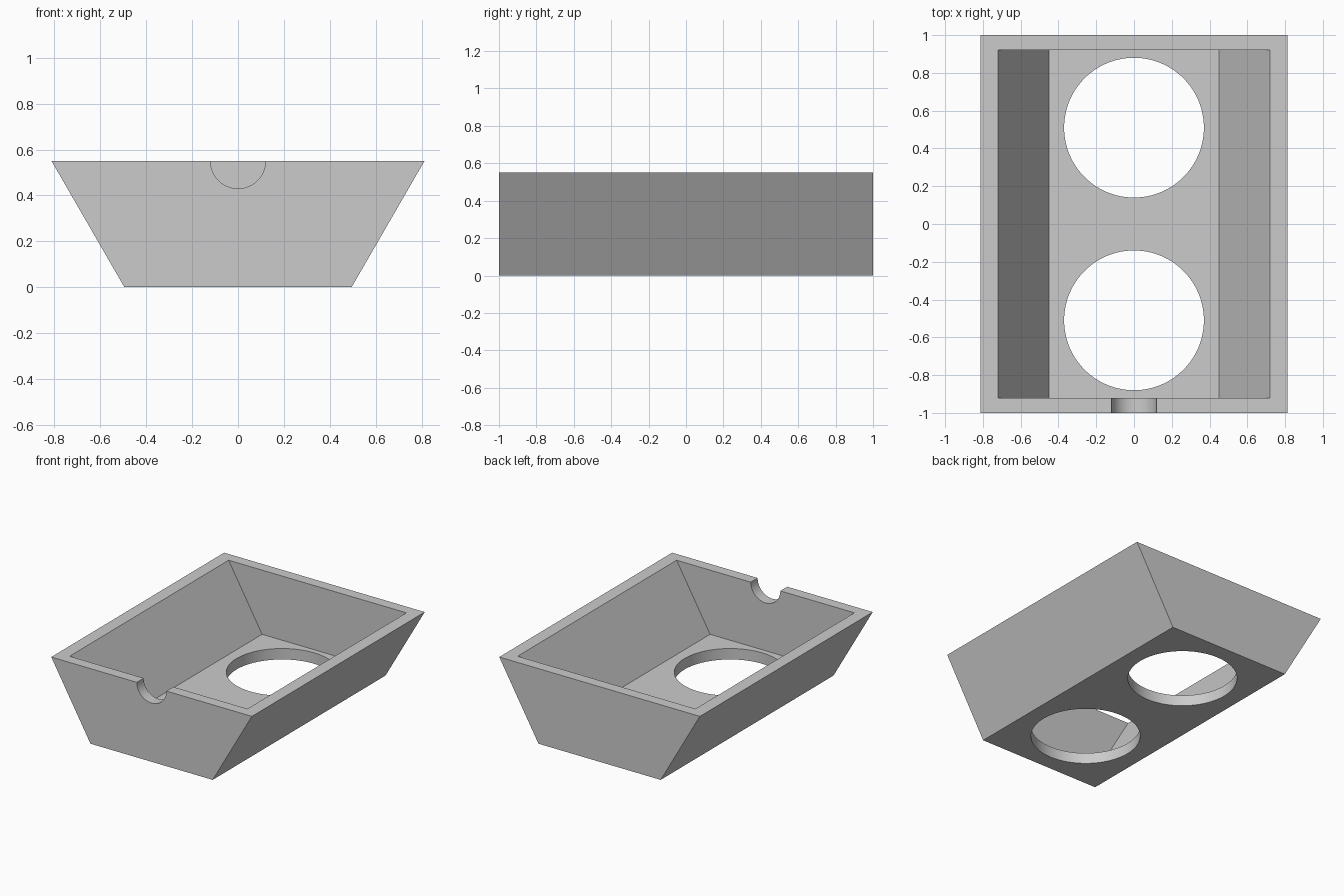
import bpy
import bmesh
import math

cube = bpy.data.objects.get("Cube")
if cube:
    bpy.data.objects.remove(cube, do_unlink=True)

# Main dimensions
HEIGHT = 0.55
BASE_HALF = 0.495
SLOPE = math.tan(math.radians(30))
WALL = 0.08
WALL_X = WALL / math.cos(math.radians(30))
HOLE_RADIUS = 0.37
HOLE_Y = 0.51
NOTCH_RADIUS = 0.12

grey = bpy.data.materials.new("plain grey")
grey.use_nodes = True
grey.diffuse_color = (0.6, 0.6, 0.6, 1)
grey.node_tree.nodes["Principled BSDF"].inputs["Base Color"].default_value = grey.diffuse_color


def half_width(z):
    return BASE_HALF + z * SLOPE


def trough(name, z0, z1, inset_x, half_y):
    """Prism with a trapezoid section, run along y."""
    a, b = half_width(z0) - inset_x, half_width(z1) - inset_x
    bm = bmesh.new()
    section = [(-a, z0), (a, z0), (b, z1), (-b, z1)]
    face = bm.faces.new([bm.verts.new((x, -half_y, z)) for x, z in section])
    run = bmesh.ops.extrude_face_region(bm, geom=[face])["geom"]
    moved = [v for v in run if isinstance(v, bmesh.types.BMVert)]
    bmesh.ops.translate(bm, verts=moved, vec=(0, 2 * half_y, 0))
    bmesh.ops.recalc_face_normals(bm, faces=bm.faces)
    mesh = bpy.data.meshes.new(name)
    bm.to_mesh(mesh)
    bm.free()
    mesh.materials.append(grey)
    obj = bpy.data.objects.new(name, mesh)
    bpy.context.collection.objects.link(obj)
    return obj


def cylinder(name, radius, depth, location, rotation=(0, 0, 0)):
    bpy.ops.mesh.primitive_cylinder_add(vertices=96, radius=radius, depth=depth,
                                        location=location, rotation=rotation)
    obj = bpy.context.object
    obj.name = name
    obj.data.materials.append(grey)
    return obj


# Tapered box and the shapes taken out of it
box = trough("tapered_box", 0, HEIGHT, 0, 1)
cutters = [trough("cavity_cutter", WALL, HEIGHT + 0.1, WALL_X, 1 - WALL)]
for side, y in (("front", -HOLE_Y), ("back", HOLE_Y)):
    cutters.append(cylinder(side + "_hole_cutter", HOLE_RADIUS, 0.3, (0, y, 0.04)))
cutters.append(cylinder("notch_cutter", NOTCH_RADIUS, 0.3, (0, -1, HEIGHT),
                        (math.pi / 2, 0, 0)))

bpy.ops.object.select_all(action='DESELECT')
bpy.context.view_layer.objects.active = box
box.select_set(True)
for cutter in cutters:
    cutter.hide_render = True
    mod = box.modifiers.new(cutter.name, 'BOOLEAN')
    mod.operation = 'DIFFERENCE'
    mod.solver = 'EXACT'
    mod.object = cutter
    bpy.ops.object.modifier_apply(modifier=mod.name)
    bpy.data.objects.remove(cutter, do_unlink=True)

# Smooth hole walls, sharp box edges
bpy.ops.object.shade_smooth_by_angle(angle=math.radians(25))
